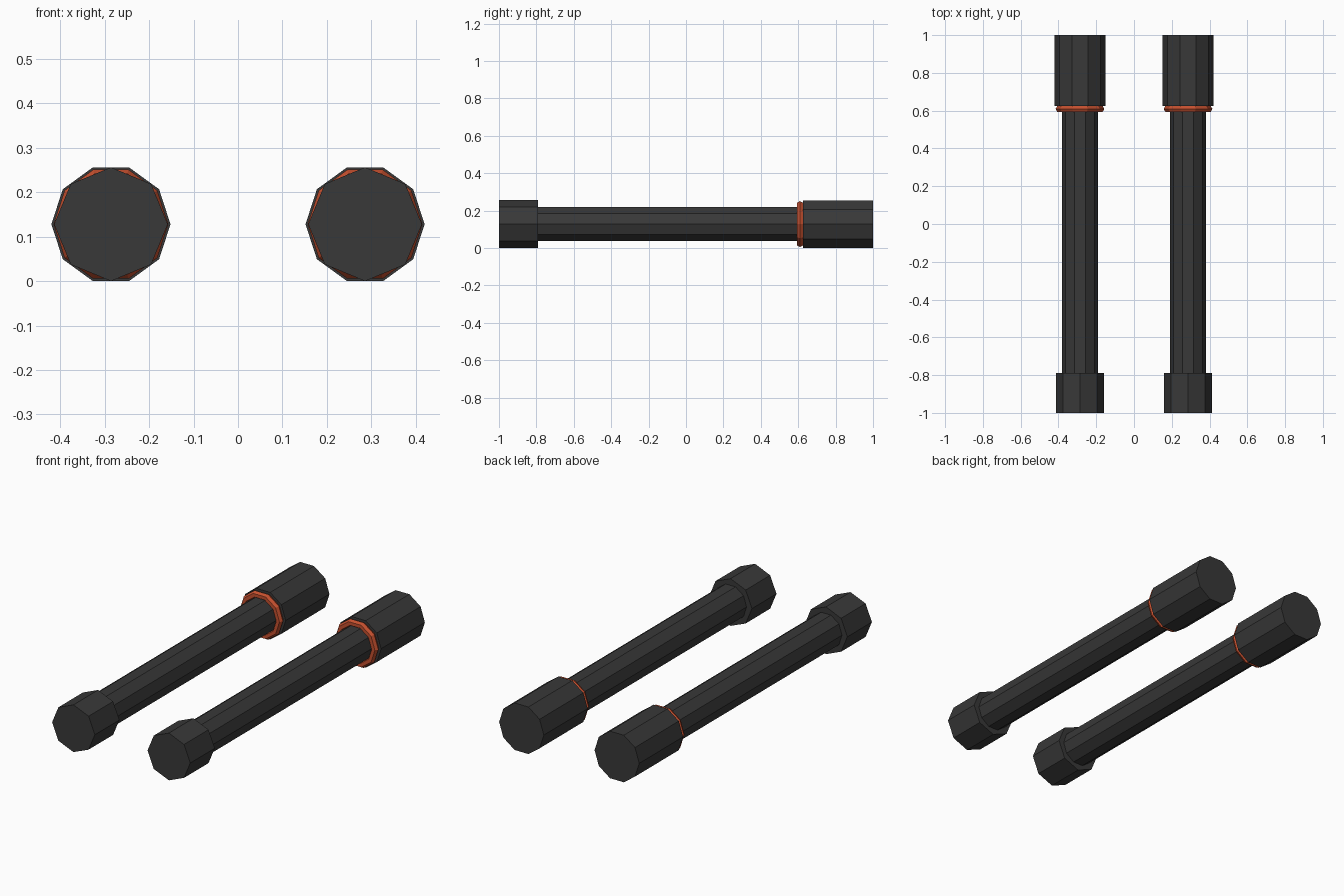
import bpy, bmesh
from math import cos, sin, pi

if "Cube" in bpy.data.objects:
    bpy.data.objects.remove(bpy.data.objects["Cube"])


def material(name, color):
    m = bpy.data.materials.new(name)
    m.diffuse_color = (*color, 1)
    m.use_nodes = True
    m.node_tree.nodes["Principled BSDF"].inputs["Base Color"].default_value = m.diffuse_color
    return m


black = material("dark grey", (0.04, 0.04, 0.04))
orange = material("burnt orange", (0.56, 0.08, 0.028))

CX, CZ = 0.286, 0.128


def spin(name, profile, sides, mat, cx, closed=False):
    """Sweep a (radius, y) profile round an axis along y; vertices start at +x."""
    bm = bmesh.new()
    rings = [[bm.verts.new((cx + r * cos(2 * pi * i / sides), y,
                            CZ + r * sin(2 * pi * i / sides)))
              for i in range(sides)] for r, y in profile]
    pairs = list(zip(rings, rings[1:]))
    if closed:
        pairs.append((rings[-1], rings[0]))
    else:
        bm.faces.new(rings[0])
        bm.faces.new(rings[-1])
    for a, b in pairs:
        for i in range(sides):
            j = (i + 1) % sides
            bm.faces.new((a[i], a[j], b[j], b[i]))
    bmesh.ops.recalc_face_normals(bm, faces=bm.faces[:])
    me = bpy.data.meshes.new(name)
    bm.to_mesh(me)
    bm.free()
    me.materials.append(mat)
    ob = bpy.data.objects.new(name, me)
    bpy.context.collection.objects.link(ob)


# Hexagonal cross-section of the orange ring
ring_profile = [(0.110 + 0.019 * cos(k * pi / 3), 0.609 + 0.019 * sin(k * pi / 3))
                for k in range(6)]

for side, cx in (("left", -CX), ("right", CX)):
    spin(side + "_tube", [(0.096, -0.80), (0.096, 0.64)], 10, black, cx)
    spin(side + "_front_cap", [(0.128, -1.0), (0.128, -0.79)], 8, black, cx)
    spin(side + "_rear_grip", [(0.134, 0.625), (0.134, 1.0)], 10, black, cx)
    spin(side + "_ring", ring_profile, 10, orange, cx, closed=True)
